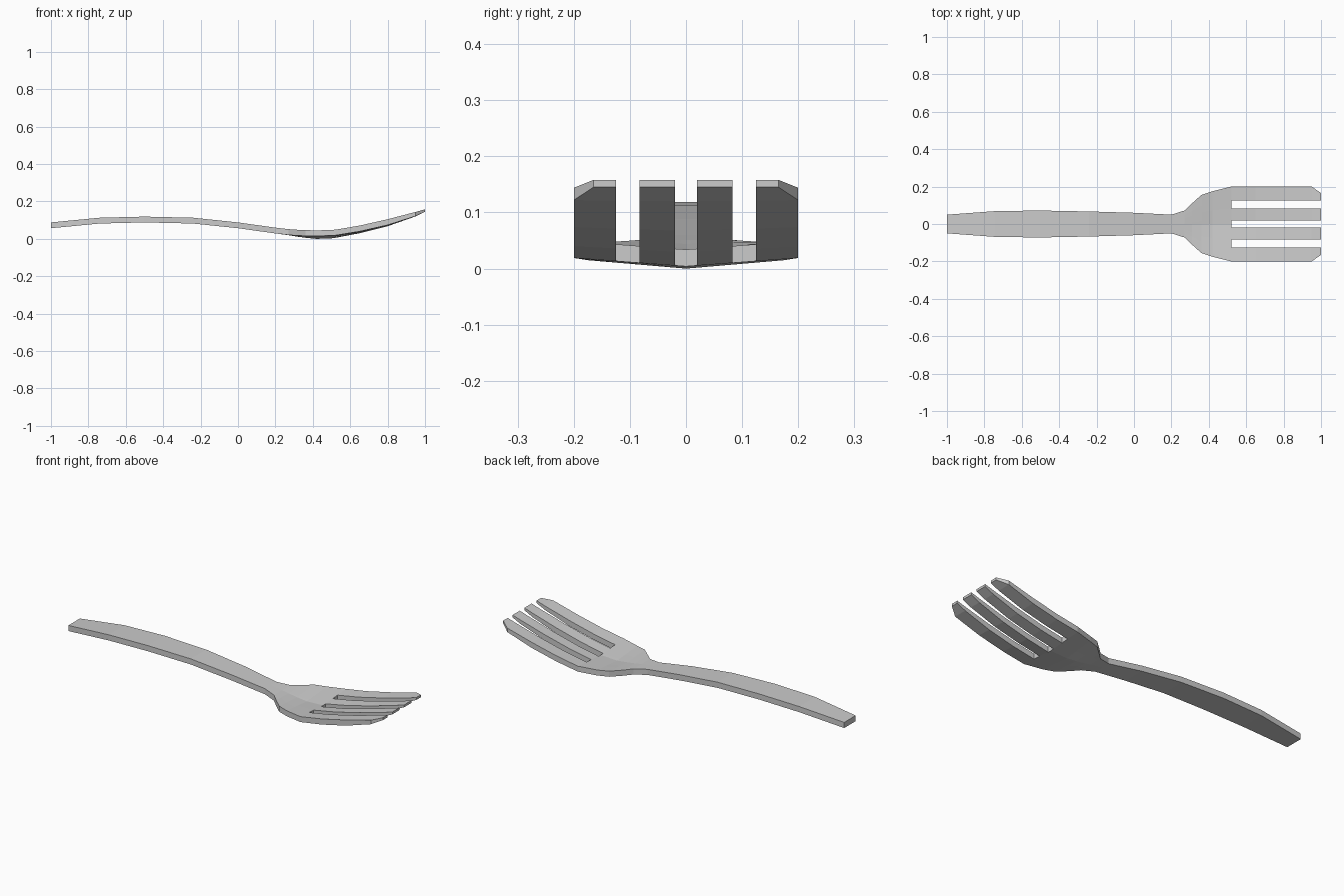
import bpy, bmesh

if "Cube" in bpy.data.objects:
    bpy.data.objects.remove(bpy.data.objects["Cube"])

# Stations along the fork: x, half width, edge top z, thickness, bowl depth
stations = [
    (-1.00, .050, .090, .031, 0), (-.74, .069, .115, .031, 0),
    (-.50, .072, .121, .031, 0), (-.24, .067, .115, .031, 0),
    (0.00, .060, .090, .031, 0), (.20, .050, .062, .031, 0),
    (.27, .072, .054, .031, .001), (.31, .110, .051, .031, .005),
    (.36, .155, .049, .031, .010), (.42, .175, .047, .030, .015),
    (.52, .200, .051, .030, .015), (.65, .200, .073, .031, .011),
    (.80, .200, .107, .031, .007), (.95, .200, .146, .022, .002),
    (1.00, .165, .160, .013, 0),
]
# Columns across the head; the listed cells are the gaps between tines
columns = [-.2, -.125, -.083, -.02, 0, .02, .083, .125, .2]
gaps = {1, 3, 4, 6}
SLOT_START = .52

bm = bmesh.new()
top, bottom = [], []
for x, half, z, thick, bowl in stations:
    row_t, row_b = [], []
    for c in columns:
        if x < SLOT_START:
            y = c * half / .2
        else:
            y = max(-half, min(half, c))
        zt = z - bowl * (1 - abs(c) / .2)
        row_t.append(bm.verts.new((x, y, zt)))
        row_b.append(bm.verts.new((x, y, zt - thick)))
    top.append(row_t)
    bottom.append(row_b)


def solid(i, j):
    """True where a cell of the fork is filled."""
    if not (0 <= i < len(stations) - 1 and 0 <= j < len(columns) - 1):
        return False
    return stations[i][0] < SLOT_START or j not in gaps


def wall(a, b):
    """Side face joining the top and bottom along one open edge."""
    (i, j), (k, l) = a, b
    bm.faces.new((top[i][j], top[k][l], bottom[k][l], bottom[i][j]))


# Top and bottom skins, with walls along the outline and slots
for i in range(len(stations) - 1):
    for j in range(len(columns) - 1):
        if not solid(i, j):
            continue
        q = [(i, j), (i + 1, j), (i + 1, j + 1), (i, j + 1)]
        bm.faces.new([top[a][b] for a, b in q])
        bm.faces.new([bottom[a][b] for a, b in reversed(q)])
        neighbours = [(i, j - 1), (i + 1, j), (i, j + 1), (i - 1, j)]
        for n, cell in enumerate(neighbours):
            if not solid(*cell):
                wall(q[n], q[(n + 1) % 4])

loose = [v for v in bm.verts if not v.link_faces]
bmesh.ops.delete(bm, geom=loose, context='VERTS')
bmesh.ops.recalc_face_normals(bm, faces=bm.faces)

# Rest the lowest point on the ground
low = min(v.co.z for v in bm.verts)
bmesh.ops.translate(bm, verts=bm.verts, vec=(0, 0, -low))

mesh = bpy.data.meshes.new("fork")
bm.to_mesh(mesh)
bm.free()
fork = bpy.data.objects.new("fork", mesh)
bpy.context.collection.objects.link(fork)
